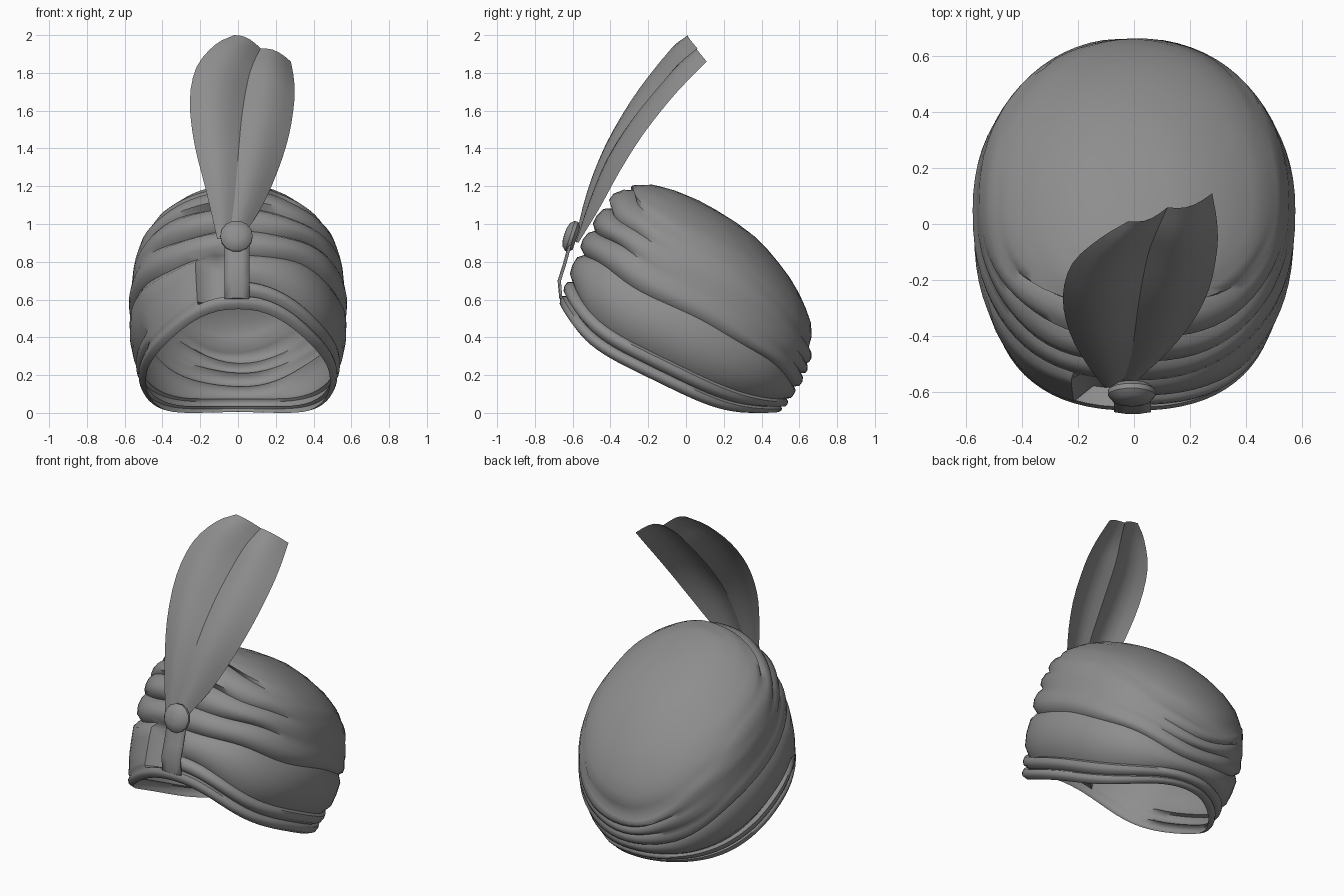
import bpy, bmesh, math
from mathutils import Vector, Matrix

if "Cube" in bpy.data.objects:
    bpy.data.objects.remove(bpy.data.objects["Cube"])

TILT = math.radians(26)
CT, ST = math.cos(TILT), math.sin(TILT)
cloth = bpy.data.materials.new("dark_grey_cloth")
cloth.diffuse_color = (0.27, 0.27, 0.27, 1)
cloth.use_nodes = True
cloth.node_tree.nodes["Principled BSDF"].inputs["Base Color"].default_value = cloth.diffuse_color


def make_object(name, verts, faces, angle=40):
    me = bpy.data.meshes.new(name)
    me.from_pydata([tuple(v) for v in verts], [], faces)
    bm = bmesh.new()
    bm.from_mesh(me)
    bmesh.ops.remove_doubles(bm, verts=bm.verts, dist=0.0005)
    bmesh.ops.recalc_face_normals(bm, faces=bm.faces)
    bm.to_mesh(me)
    bm.free()
    me.shade_smooth()
    me.set_sharp_from_angle(angle=math.radians(angle))
    me.materials.append(cloth)
    ob = bpy.data.objects.new(name, me)
    bpy.context.collection.objects.link(ob)
    return ob


def grid_faces(rows, cols, wrap=False):
    last = cols if wrap else cols - 1
    return [(r * cols + c, r * cols + (c + 1) % cols,
             (r + 1) * cols + (c + 1) % cols, (r + 1) * cols + c)
            for r in range(rows - 1) for c in range(last)]


# Turban envelope in its tilted frame: height, front, back, half width
TABLE = [(0.10, -0.83, 0.35, 0.50), (0.20, -0.845, 0.385, 0.52),
         (0.30, -0.87, 0.43, 0.545), (0.45, -0.885, 0.45, 0.565),
         (0.60, -0.895, 0.44, 0.565), (0.75, -0.89, 0.37, 0.55),
         (0.85, -0.87, 0.27, 0.515), (0.93, -0.84, 0.15, 0.45),
         (1.00, -0.79, 0.01, 0.34), (1.05, -0.70, -0.14, 0.225),
         (1.073, -0.58, -0.30, 0.12), (1.08, -0.45, -0.45, 0.0)]


def envelope(n):
    for a, b in zip(TABLE, TABLE[1:]):
        if n <= b[0]:
            t = max(0, (n - a[0]) / (b[0] - a[0]))
            return [a[i] + (b[i] - a[i]) * t for i in (1, 2, 3)]
    return TABLE[-1][1:]


# Heights of the cloth folds at front, side and back
FRONT = [0.25, 0.32, 0.40, 0.55, 0.70, 0.84, 0.97]
SIDE = [0.12, 0.18, 0.25, 0.52, 0.64, 0.75, 0.86]
BACK = [0.25, 0.29, 0.34, 0.42, 0.49, 0.56, 0.64]
SUB = [(0.0, -0.028), (0.2, 0.010), (0.5, 0.016), (0.82, 0.006)]
COLS, DOME = 72, 12


def fold_height(k, th):
    c = math.cos(th)
    end = FRONT[k] if c < 0 else BACK[k]
    h = SIDE[k] + (end - SIDE[k]) * (c ** 4 if k < 3 else c * c)
    if k > 2:
        h += 0.010 * math.sin(3 * th + 1.9 * k) + 0.006 * math.sin(7 * th + k)
    return h


def fold_depth(k, th):
    # rim rolls run all round; upper folds gather at front and back centre
    c = math.cos(th)
    if k < 3:
        return 0.75 - 0.3 * max(0, c)
    if k == 3:
        return 0.55 + 0.4 * max(0, -c)
    gather = 1.1 * max(0, -c) ** 2 + 0.5 * max(0, c) ** 6
    return gather * (1 + 0.35 * math.sin(5 * th + 2.1 * k))


def shell_point(n, th, off):
    f, b, w = envelope(n)
    c, s = math.cos(th), math.sin(th)
    p = 2 / (2.1 if c > 0 else 2.25)
    cu = math.copysign(abs(c) ** p, c)
    sx = math.copysign(abs(s) ** p, s)
    u = (f + b) / 2 + ((b - f) / 2 + off) * cu
    return Vector(((w + off) * sx, CT * u + ST * n, -ST * u + CT * n))


# Turban cloth: overlapping folds, then the smooth crown
verts = []
for k in range(6):
    for f, off in SUB:
        for j in range(COLS):
            th = 2 * math.pi * j / COLS
            n = fold_height(k, th) * (1 - f) + fold_height(k + 1, th) * f
            o = off * fold_depth(k, th) + 0.004
            x = 0.57 * math.sin(th)
            if math.cos(th) < 0 and k in (1, 2):
                if -0.50 < x < -0.18:
                    o = 0.016                  # plain wide band, left front
                elif -0.18 <= x < -0.02:
                    o = -0.06                  # recess beside the strap
            verts.append(shell_point(n, th, o))
for i in range(DOME):
    s = i / (DOME - 1)
    for j in range(COLS):
        th = 2 * math.pi * j / COLS
        n0 = fold_height(6, th)
        n = n0 + (1.08 - n0) * math.sin(s * math.pi / 2)
        d = fold_depth(6, th)
        off = -0.025 * d if i == 0 else 0.012 * d * (1 - s) ** 2
        verts.append(shell_point(n, th, off * (n < 1.079)))
low = min(v.z for v in verts)
for v in verts:
    v.z -= low
make_object("turban_cloth", verts, grid_faces(24 + DOME, COLS, True), 55)

# Front strap running from the rim up to the brooch
path = [(-0.62, 0.585), (-0.66, 0.61), (-0.668, 0.70), (-0.642, 0.78),
        (-0.615, 0.88), (-0.60, 0.94)]
sv = [(x, y - 0.006 * (abs(x + 0.005) < 0.04), z)
      for y, z in path for x in (-0.07, -0.03, 0.02, 0.06)]
strap = make_object("front_strap", sv, grid_faces(len(path), 4))
mod = strap.modifiers.new("thickness", 'SOLIDIFY')
mod.thickness = 0.012
mod.offset = 0

# Round brooch, turned from a profile
prof = [(0.001, -0.03), (0.065, -0.03), (0.086, -0.012), (0.086, 0.006),
        (0.068, 0.026), (0.035, 0.036), (0.001, 0.038)]
SIDES = 14
place = Matrix.Translation((-0.008, -0.608, 0.935)) @ Matrix.Rotation(math.radians(72), 4, 'X')
bv = [place @ Vector((r * math.cos(2 * math.pi * j / SIDES),
                      r * math.sin(2 * math.pi * j / SIDES), z))
      for r, z in prof for j in range(SIDES)]
make_object("brooch", bv, grid_faces(len(prof), SIDES, True), 35)

# Feather: two curved vanes meeting at a sunken centre crease
LEFT = [(-.11, -.58, .92), (-.17, -.50, 1.18), (-.23, -.39, 1.42),
        (-.255, -.26, 1.65), (-.22, -.14, 1.83), (-.12, -.05, 1.95), (-.02, .01, 2.0)]
MID = [(-.05, -.58, .90), (-.02, -.51, 1.12), (0, -.41, 1.35),
       (.02, -.26, 1.57), (.05, -.11, 1.75), (.08, -.03, 1.85), (.12, .06, 1.93)]
RIGHT = [(0, -.57, .90), (.12, -.46, 1.08), (.21, -.35, 1.28),
         (.27, -.23, 1.47), (.298, -.09, 1.65), (.297, .01, 1.76), (.28, .11, 1.86)]


def smooth_line(pts, sub=3):
    p = [Vector(q) for q in pts]
    p = [2 * p[0] - p[1]] + p + [2 * p[-1] - p[-2]]
    out = []
    for i in range(1, len(p) - 2):
        a, b, c, d = p[i - 1:i + 3]
        for j in range(sub):
            t = j / sub
            out.append(0.5 * (2 * b + (c - a) * t + (2 * a - 5 * b + 4 * c - d) * t * t
                              + (3 * b - a - 3 * c + d) * t ** 3))
    return out + [p[-2]]


def vane(name, edge, crease):
    seg, vs = 5, []
    ea, ca = smooth_line(edge), smooth_line(crease)
    for a, b in zip(ea, ca):
        push = Vector((0, -0.12, 0.12)) * (a - b).length
        for i in range(seg + 1):
            t = i / seg
            vs.append(a.lerp(b, t) + push * math.sin(math.pi * t))
    return make_object(name, vs, grid_faces(len(ea), seg + 1), 60)


vane("feather_left_vane", LEFT, MID)
vane("feather_right_vane", RIGHT, MID)
